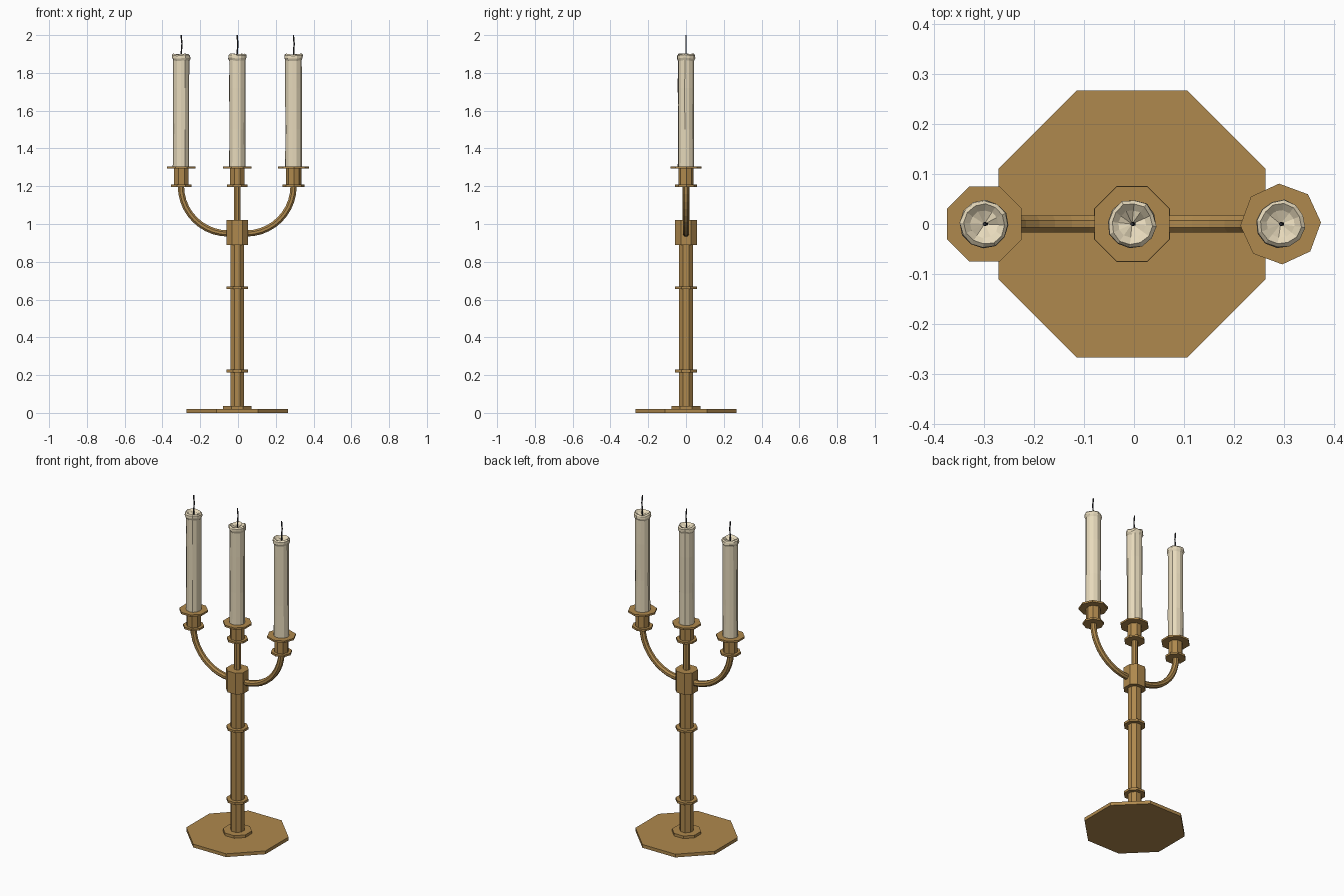
import bpy, bmesh, math, random

if "Cube" in bpy.data.objects:
    bpy.data.objects.remove(bpy.data.objects["Cube"])

random.seed(4)


def material(name, col):
    m = bpy.data.materials.new(name)
    m.diffuse_color = (*col, 1)
    m.use_nodes = True
    m.node_tree.nodes["Principled BSDF"].inputs["Base Color"].default_value = m.diffuse_color
    return m


BRASS = material("brass", (0.43, 0.25, 0.075))
WAX = material("wax", (0.80, 0.70, 0.50))
WICK = material("wick", (0.03, 0.03, 0.035))
CX = -0.004  # stem axis


def finish(name, bm, mat):
    bmesh.ops.recalc_face_normals(bm, faces=bm.faces)
    me = bpy.data.meshes.new(name)
    bm.to_mesh(me)
    bm.free()
    me.materials.append(mat)
    ob = bpy.data.objects.new(name, me)
    bpy.context.collection.objects.link(ob)
    return ob


def skin(name, rings, mat):
    """Join closed rings of points into a capped, faceted surface."""
    bm = bmesh.new()
    rows = [[bm.verts.new(p) for p in r] for r in rings]
    n = len(rows[0])
    for a, b in zip(rows, rows[1:]):
        for i in range(n):
            j = (i + 1) % n
            bm.faces.new((a[i], a[j], b[j], b[i]))
    bm.faces.new(rows[0][::-1])
    bm.faces.new(rows[-1])
    return finish(name, bm, mat)


def lathe(name, x, profile, mat=BRASS, n=8, turn=math.pi / 8, jitter=0.0, lift=0.0):
    """Faceted turned part from (radius, z) pairs; jitter makes wax uneven."""
    wob = [random.uniform(-1, 1) for _ in range(n)]
    rings = []
    for k, (r, z) in enumerate(profile):
        ring = []
        for i in range(n):
            a = turn + i * math.tau / n
            rr = r * (1 + jitter * (0.6 * wob[i] + 0.5 * random.uniform(-1, 1)))
            dz = lift * wob[i] if k >= 3 else 0
            ring.append((x + rr * math.cos(a), rr * math.sin(a), z + dz))
        rings.append(ring)
    return skin(name, rings, mat)


def tube(name, path, r, mat, n=8):
    """Tube along an (x, z) path."""
    rings = []
    for k, (x, z) in enumerate(path):
        x0, z0 = path[max(k - 1, 0)]
        x1, z1 = path[min(k + 1, len(path) - 1)]
        d = math.hypot(x1 - x0, z1 - z0)
        tx, tz = (x1 - x0) / d, (z1 - z0) / d
        ring = []
        for i in range(n):
            a = (i + 0.5) * math.tau / n
            u, v = r * math.cos(a), r * math.sin(a)
            ring.append((x + u * tz, v, z - u * tx))
        rings.append(ring)
    return skin(name, rings, mat)


# foot and stem
lathe("base_plate", CX, [(0.29, 0), (0.29, 0.02)])
lathe("base_collar", CX, [(0.082, 0.02), (0.082, 0.036)])
lathe("stem", CX, [(0.039, 0.036), (0.039, 0.90)])
for i, z in enumerate((0.222, 0.662)):
    lathe(f"stem_ring_{i + 1}", CX, [(0.062, z - 0.007), (0.062, z + 0.007)])

# hub block with chamfered upright edges
h, c = 0.057, 0.03
outline = [(h, c - h), (h, h - c), (h - c, h), (c - h, h),
           (-h, h - c), (-h, c - h), (c - h, -h), (h - c, -h)]
skin("hub_block", [[(CX + x, y, z) for x, y in outline] for z in (0.89, 1.02)], BRASS)
tube("upper_stem", [(CX, 1.02), (CX, 1.20)], 0.019, BRASS)

# curved arms
for side, label in ((-1, "left"), (1, "right")):
    pts = [(CX + side * 0.02, 0.95)]
    for k in range(11):
        a = k * math.pi / 20
        pts.append((CX + side * (0.048 + 0.25 * math.sin(a)), 1.20 - 0.25 * math.cos(a)))
    tube(f"{label}_arm", pts, 0.018, BRASS)

# candle cups, candles and wicks
for x, label, turn in ((-0.30, "left", math.pi / 8), (CX, "middle", math.pi / 8),
                       (0.294, "right", 0.04)):
    lathe(f"{label}_cup_foot", x, [(0.059, 1.196), (0.059, 1.208)], turn=turn)
    lathe(f"{label}_cup", x, [(0.041, 1.20), (0.041, 1.30)], turn=turn)
    lathe(f"{label}_drip_pan", x, [(0.081, 1.294), (0.081, 1.305)], turn=turn)
    lathe(f"{label}_candle", x,
          [(0.044, 1.30), (0.0425, 1.50), (0.0435, 1.72), (0.043, 1.865), (0.049, 1.878),
           (0.048, 1.893), (0.041, 1.900), (0.028, 1.889), (0.004, 1.88)],
          WAX, n=12, turn=random.random(), jitter=0.05, lift=0.004)
    tube(f"{label}_wick", [(x, 1.875), (x + 0.001, 1.92), (x + 0.004, 1.955),
                           (x + 0.001, 1.98), (x, 2.0)], 0.004, WICK, n=5)
